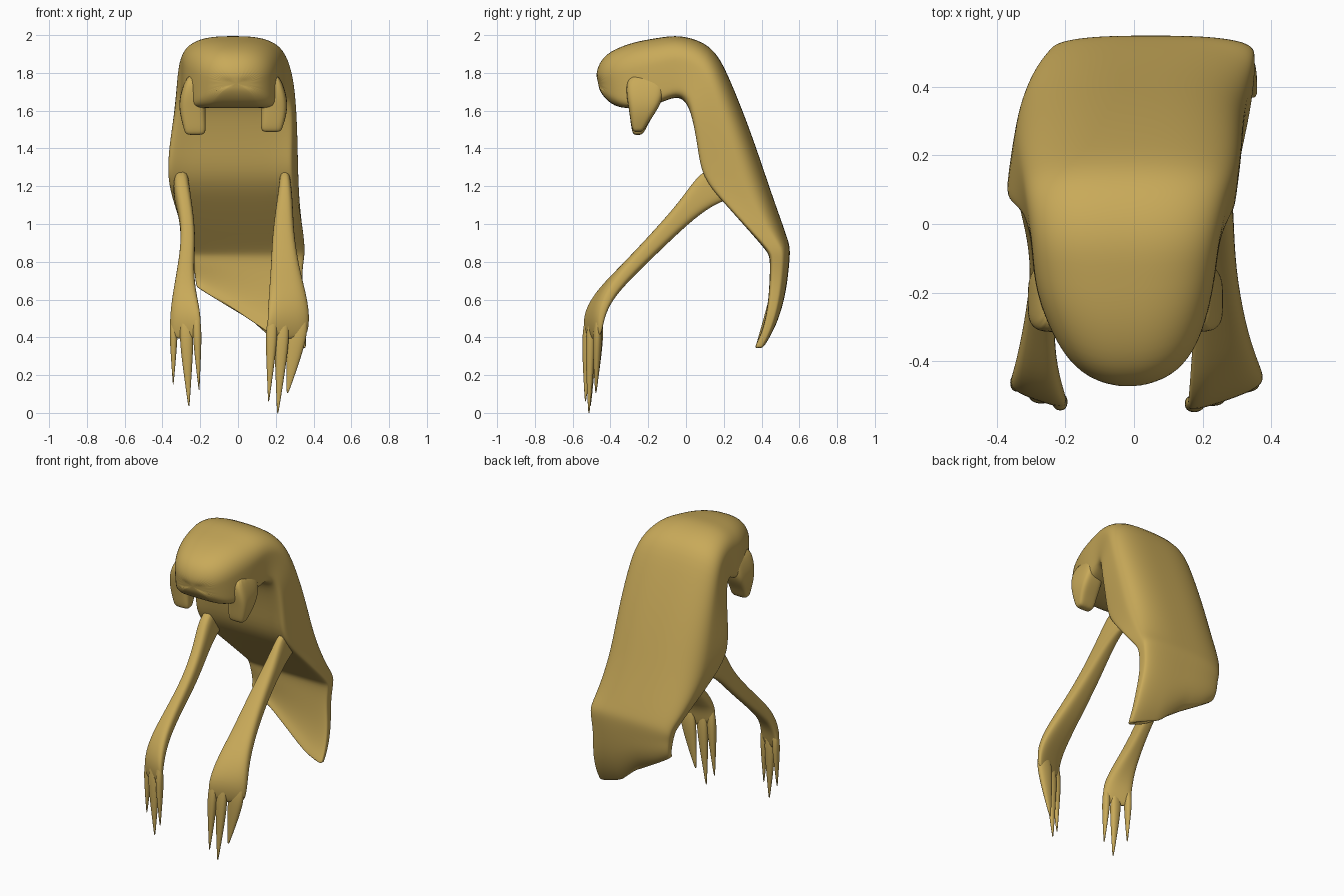
import bpy, bmesh, math

gold = bpy.data.materials.new("old gold")
gold.diffuse_color = (0.58, 0.40, 0.10, 1)


def lerp_table(pts, x):
    """Piecewise linear lookup."""
    if x <= pts[0][0]:
        return pts[0][1]
    for (a, fa), (b, fb) in zip(pts, pts[1:]):
        if x <= b:
            return fa + (fb - fa) * (x - a) / (b - a)
    return pts[-1][1]


def power(v, e):
    return math.copysign(abs(v) ** (2 / e), v)


def loft(name, stations, e_in=3.0, e_out=3.0, n=24, warp=None, levels=2):
    """Skin rings; station = inner y,z, outer y,z, x min, x max, dent, skew, lean."""
    bm = bmesh.new()
    rings = []
    for s in stations:
        yi, zi, yo, zo, x0, x1, dent, skew, lean = tuple(s) + (0,) * (9 - len(s))
        ring = []
        for i in range(n):
            a = 2 * math.pi * (i + 0.5) / n
            e = e_out if math.sin(a) > 0 else e_in
            u, v = power(math.cos(a), e), power(math.sin(a), e)
            if v < 0:
                v *= 1 - dent * (1 - u ** 6)
            t = (v + 1) / 2
            x = (x0 + x1) / 2 + u * (x1 - x0) / 2
            y = yi + (yo - yi) * t + skew * (x - (x0 + x1) / 2)
            z = zi + (zo - zi) * t
            x += lean * t
            if warp:
                x, y, z = warp(x, y, z)
            ring.append(bm.verts.new((x, y, z)))
        rings.append(ring)
    for a, b in zip(rings, rings[1:]):
        for i in range(n):
            j = (i + 1) % n
            bm.faces.new((a[i], a[j], b[j], b[i]))
    bm.faces.new(rings[0])
    bm.faces.new(rings[-1])
    bmesh.ops.recalc_face_normals(bm, faces=bm.faces)
    for f in bm.faces:
        f.smooth = True
    me = bpy.data.meshes.new(name)
    bm.to_mesh(me)
    bm.free()
    me.materials.append(gold)
    ob = bpy.data.objects.new(name, me)
    bpy.context.collection.objects.link(ob)
    sub = ob.modifiers.new("smooth", "SUBSURF")
    sub.levels = sub.render_levels = levels
    return ob


# ragged lower hem of the cloak: height depends on x
HEM = [(-0.23, 0.67), (-0.13, 0.61), (0.02, 0.55), (0.09, 0.49), (0.15, 0.40), (0.35, 0.33)]


def cloak_warp(x, y, z):
    # round the face in plan
    if z > 1.55 and y < -0.1:
        y += 1.6 * (x + 0.02) ** 2 * min(1, (-0.1 - y) / 0.33)
    top, low = 0.84, 0.33
    if z >= top:
        return x, y, z
    z2 = top - (top - z) * (top - lerp_table(HEM, x)) / (top - low)
    curve = lambda h: -0.4 * (top - h) ** 2
    return x, y + curve(z2) - curve(z), z2


# hooded head, back and hem in one continuous skin
loft("hooded_cloak", [
    (-0.47, 1.72, -0.48, 1.775, -0.10, 0.08),
    (-0.44, 1.66, -0.465, 1.85, -0.18, 0.15),
    (-0.385, 1.615, -0.41, 1.915, -0.235, 0.195),
    (-0.28, 1.61, -0.28, 1.965, -0.28, 0.225),
    (-0.15, 1.635, -0.15, 1.985, -0.295, 0.24),
    (-0.05, 1.68, -0.03, 2.005, -0.30, 0.25),
    (0.00, 1.65, 0.14, 1.95, -0.32, 0.28),
    (0.02, 1.55, 0.22, 1.80, -0.34, 0.295, 0.15, 0, 0.02),
    (0.035, 1.40, 0.34, 1.50, -0.375, 0.288, 0.25, 0, 0.05),
    (0.045, 1.25, 0.44, 1.20, -0.388, 0.285, 0.3, 0, 0.06),
    (0.175, 1.12, 0.50, 1.03, -0.345, 0.315, 0.2, 0, 0.03),
    (0.31, 0.98, 0.535, 0.93, -0.29, 0.345, 0.1),
    (0.43, 0.855, 0.55, 0.88, -0.25, 0.355),
    (0.445, 0.82, 0.55, 0.82, -0.245, 0.35),
    (0.442, 0.70, 0.538, 0.70, -0.235, 0.335),
    (0.43, 0.55, 0.512, 0.55, -0.23, 0.355),
    (0.40, 0.42, 0.465, 0.42, -0.225, 0.36),
    (0.36, 0.345, 0.42, 0.345, -0.22, 0.36),
    (0.362, 0.33, 0.41, 0.33, -0.21, 0.355),
], e_in=8, e_out=2.8, n=40, warp=cloak_warp)

# two flat fangs growing out of the cheeks
for side, xa, xb, low, sx in (("left", -0.315, -0.17, 1.47, 1), ("right", 0.12, 0.265, 1.485, -1)):
    def span(outer, inner=0.0):
        """x range with the outer and inner edges pulled in"""
        return (xa + outer, xb - inner) if sx > 0 else (xa + inner, xb - outer)
    loft(side + "_fang", [
        (-0.31, 1.80, -0.12, 1.80, *span(0.05, 0.02)),
        (-0.32, 1.70, -0.11, 1.70, *span(0.01)),
        (-0.305, 1.62, -0.14, 1.62, *span(0.0)),
        (-0.295, 1.55, -0.19, 1.55, *span(0.015)),
        (-0.287, low + .02, -0.215, low + .025, *span(0.03)),
        (-0.275, low, -0.235, low, *span(0.04, 0.01)),
    ], e_in=4, e_out=4, n=16)

# arms share a side path; each has its own widths
PATH = [(0.27, 1.14, 0.13, 1.32), (0.17, 1.115, 0.04, 1.23), (0.05, 1.035, -0.03, 1.125),
        (-0.10, 0.895, -0.17, 0.965), (-0.27, 0.73, -0.34, 0.785),
        (-0.385, 0.615, -0.46, 0.66), (-0.45, 0.52, -0.52, 0.54),
        (-0.468, 0.44, -0.516, 0.44), (-0.485, 0.39, -0.501, 0.39)]
ARMS = {
    "left": ([(-0.34, -0.26), (-0.345, -0.255), (-0.32, -0.24), (-0.297, -0.222),
              (-0.322, -0.235), (-0.345, -0.222), (-0.36, -0.197), (-0.362, -0.195),
              (-0.355, -0.205)], -0.35),
    "right": ([(0.22, 0.275), (0.215, 0.285), (0.20, 0.292), (0.18, 0.297),
               (0.173, 0.327), (0.163, 0.36), (0.157, 0.38), (0.153, 0.375),
               (0.165, 0.355)], 0.35),
}
SKEW = [0, 0, 0, 0, 0.1, 0.6, 1, 1, 1]
for side, (widths, skew) in ARMS.items():
    loft(side + "_arm", [p + w + (0, skew * k) for p, w, k in zip(PATH, widths, SKEW)], n=16)

# tapered claws: x range at the knuckle, tip x, tip z, depth y
CLAWS = [("left_outer", -0.362, -0.318, -0.343, 0.15, -0.46),
         ("left_middle", -0.312, -0.238, -0.26, 0.035, -0.495),
         ("left_inner", -0.242, -0.195, -0.206, 0.12, -0.515),
         ("right_inner", 0.150, 0.212, 0.162, 0.06, -0.52),
         ("right_middle", 0.198, 0.275, 0.21, -0.003, -0.502),
         ("right_outer", 0.268, 0.378, 0.262, 0.105, -0.465)]
for name, xa, xb, tx, tz, y in CLAWS:
    rows = []
    for t, w, d in ((0, 0.6, 0.008), (0.15, 0.95, 0.022), (0.3, 1.0, 0.027), (0.5, 0.8, 0.023),
                    (0.75, 0.45, 0.014), (0.97, 0.14, 0.005), (1, 0.06, 0.002)):
        z = 0.53 + (tz - 0.53) * t
        xc = (xa + xb) / 2 + (tx - (xa + xb) / 2) * t ** 1.3
        h = (xb - xa) / 2 * w
        yc = y - 0.012 * t
        rows.append((yc + d, z, yc - d, z, xc - h, xc + h))
    loft(name + "_claw", rows, e_in=2.3, e_out=2.3, n=12)
